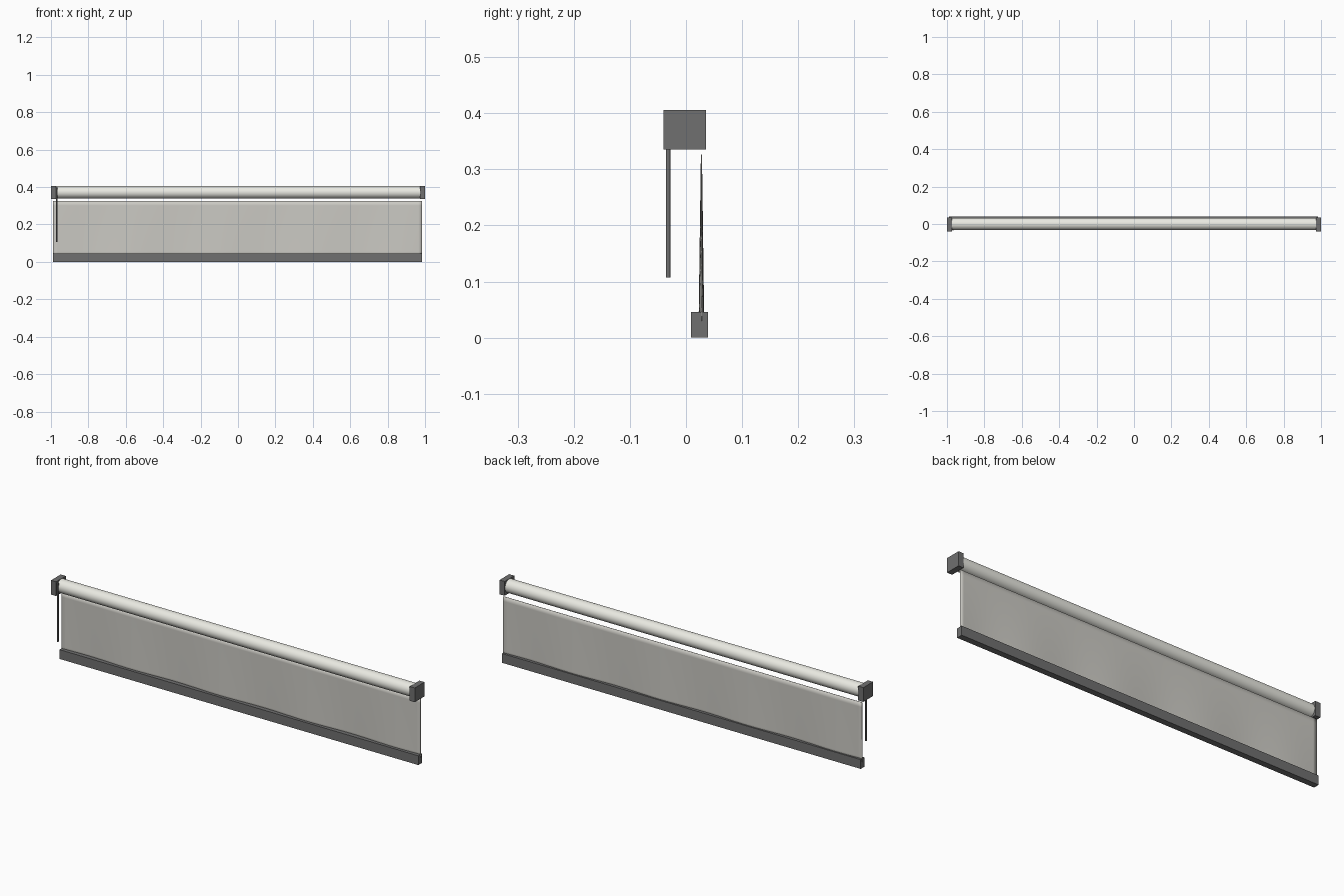
import bpy, bmesh, math

if "Cube" in bpy.data.objects:
    bpy.data.objects.remove(bpy.data.objects["Cube"])


def material(name, color):
    m = bpy.data.materials.new(name)
    m.diffuse_color = color
    m.use_nodes = True
    m.node_tree.nodes["Principled BSDF"].inputs["Base Color"].default_value = m.diffuse_color
    return m


CREAM = material("cream", (0.82, 0.82, 0.76, 1))
DARK = material("dark_grey", (0.16, 0.16, 0.16, 1))
CLOTH = material("cloth", (0.6, 0.59, 0.55, 0.85))


def box(name, lo, hi, mat):
    bpy.ops.mesh.primitive_cube_add(
        size=1, location=[(a + b) / 2 for a, b in zip(lo, hi)])
    ob = bpy.context.object
    ob.name = name
    ob.scale = [b - a for a, b in zip(lo, hi)]
    bpy.ops.object.transform_apply(location=False, rotation=False, scale=True)
    ob.data.materials.append(mat)
    return ob


def rod(name, sides, radius, length, center, rotation, mat):
    bpy.ops.mesh.primitive_cylinder_add(
        vertices=sides, radius=radius, depth=length,
        location=center, rotation=rotation)
    ob = bpy.context.object
    ob.name = name
    ob.data.materials.append(mat)
    bpy.ops.object.shade_smooth_by_angle(angle=math.radians(46))
    return ob


# end brackets
for side, x in (("left", -0.986), ("right", 0.986)):
    box(side + "_bracket", (x - 0.014, -0.04, 0.335), (x + 0.014, 0.036, 0.406), DARK)

# roller tube
rod("roller_tube", 48, 0.033, 1.95, (0, 0, 0.372), (0, math.pi / 2, 0), CREAM)

# pull wand
rod("pull_wand", 12, 0.004, 0.291, (-0.968, -0.032, 0.2525), (0, 0, 0), DARK)

# bottom bar
box("bottom_bar", (-0.988, 0.009, 0.0), (0.985, 0.039, 0.046), DARK)

# fabric: thin sheet whose ripples grow toward the bottom
bm = bmesh.new()
NX, NZ, TOP, BOTTOM = 96, 12, 0.326, 0.03
rows = []
for j in range(NZ + 1):
    t = j / NZ
    z = TOP + (BOTTOM - TOP) * t
    rows.append([])
    for i in range(NX + 1):
        x = -0.988 + 1.973 * i / NX
        y = 0.0275 + 0.004 * t * math.sin(x * 13)
        rows[-1].append(bm.verts.new((x, y, z)))
for a, b in zip(rows, rows[1:]):
    for i in range(NX):
        f = bm.faces.new((b[i], b[i + 1], a[i + 1], a[i]))
        f.smooth = True
mesh = bpy.data.meshes.new("fabric")
bm.to_mesh(mesh)
bm.free()
fabric = bpy.data.objects.new("fabric", mesh)
bpy.context.collection.objects.link(fabric)
mesh.materials.append(CLOTH)
solid = fabric.modifiers.new("thickness", 'SOLIDIFY')
solid.thickness = 0.002
solid.offset = 0
